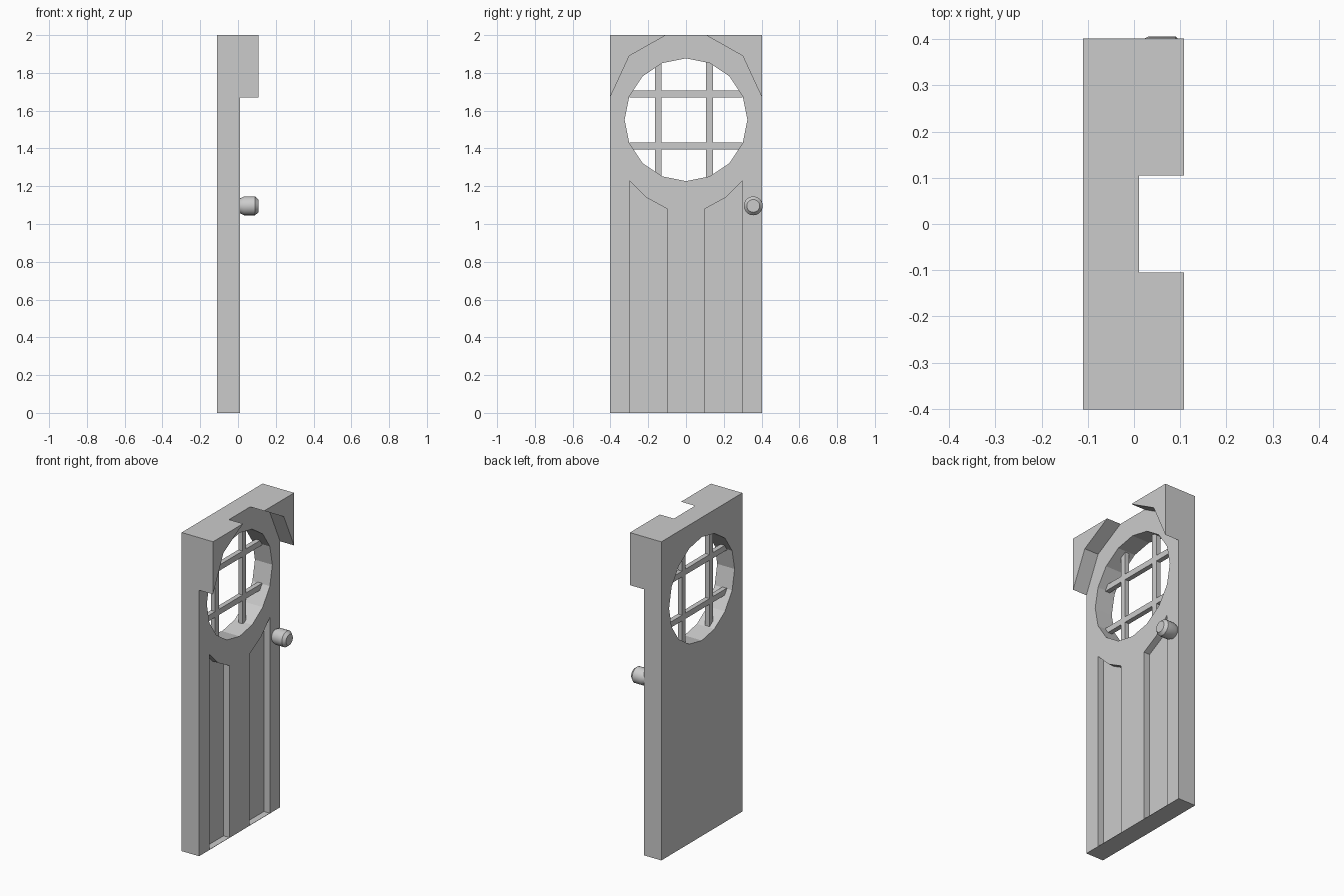
import bpy, bmesh, math

if "Cube" in bpy.data.objects:
    bpy.data.objects.remove(bpy.data.objects["Cube"])


def prism(name, outline, x0, x1):
    """Extrude a (y, z) outline from x0 to x1."""
    bm = bmesh.new()
    face = bm.faces.new([bm.verts.new((x0, y, z)) for y, z in outline])
    ext = bmesh.ops.extrude_face_region(bm, geom=[face])
    for v in ext["geom"]:
        if isinstance(v, bmesh.types.BMVert):
            v.co.x = x1
    bmesh.ops.recalc_face_normals(bm, faces=bm.faces)
    mesh = bpy.data.meshes.new(name)
    bm.to_mesh(mesh)
    bm.free()
    obj = bpy.data.objects.new(name, mesh)
    bpy.context.collection.objects.link(obj)
    return obj


def rect(y0, y1, z0, z1):
    return [(y0, z0), (y1, z0), (y1, z1), (y0, z1)]


def cut(obj, cutter):
    mod = obj.modifiers.new("cut", 'BOOLEAN')
    mod.operation = 'DIFFERENCE'
    mod.solver = 'EXACT'
    mod.object = cutter
    bpy.context.view_layer.objects.active = obj
    bpy.ops.object.modifier_apply(modifier=mod.name)
    bpy.data.objects.remove(cutter)


BACK, FRONT, OUT = -0.11, 0.011, 0.108
HALF = 0.402
WZ, WR = 1.552, 0.325

# Door slab with a 16-sided round window
slab = prism("door_slab", rect(-HALF, HALF, 0, 2), BACK, FRONT)
circle = [(WR * math.sin(i * math.pi / 8), WZ + WR * math.cos(i * math.pi / 8))
          for i in range(16)]
cut(slab, prism("window_cutter", circle, -0.3, 0.3))

# Recessed lower panels and top corner brackets, one per side
panel = [(0.1, 0.002), (0.3, 0.002), (0.3, 1.23), (0.21, 1.14), (0.1, 1.08)]
corner = [(HALF, 1.67), (0.3, 1.89), (0.105, 2.0), (HALF, 2.0)]
for side, s in (("left", -1), ("right", 1)):
    cut(slab, prism("panel_cutter", [(s * y, z) for y, z in panel], -0.03, 0.1))
    prism("corner_bracket_" + side, [(s * y, z) for y, z in corner], FRONT, OUT)

# Window bars
for i, y in enumerate((-0.147, 0.125)):
    prism(f"window_bar_vertical_{i}", rect(y - 0.018, y + 0.018, 1.25, 1.855), -0.073, -0.043)
for i, z in enumerate((1.413, 1.689)):
    prism(f"window_bar_horizontal_{i}", rect(-0.3, 0.3, z - 0.018, z + 0.018), -0.073, -0.043)

# Round door knob, lathed about the x axis
profile = [(FRONT, 0.04), (0.032, 0.05), (0.09, 0.05), (OUT, 0.034)]
bm = bmesh.new()
N = 20
rings = [[bm.verts.new((x, 0.356 + r * math.cos(2 * math.pi * k / N),
                        1.096 + r * math.sin(2 * math.pi * k / N))) for k in range(N)]
         for x, r in profile]
for a, b in zip(rings, rings[1:]):
    for k in range(N):
        bm.faces.new((a[k], a[(k + 1) % N], b[(k + 1) % N], b[k]))
bm.faces.new(rings[0])
bm.faces.new(rings[-1])
bmesh.ops.recalc_face_normals(bm, faces=bm.faces)
mesh = bpy.data.meshes.new("door_knob")
bm.to_mesh(mesh)
bm.free()
knob = bpy.data.objects.new("door_knob", mesh)
bpy.context.collection.objects.link(knob)
bpy.ops.object.select_all(action='DESELECT')
knob.select_set(True)
bpy.context.view_layer.objects.active = knob
bpy.ops.object.shade_smooth_by_angle(angle=math.radians(30))
